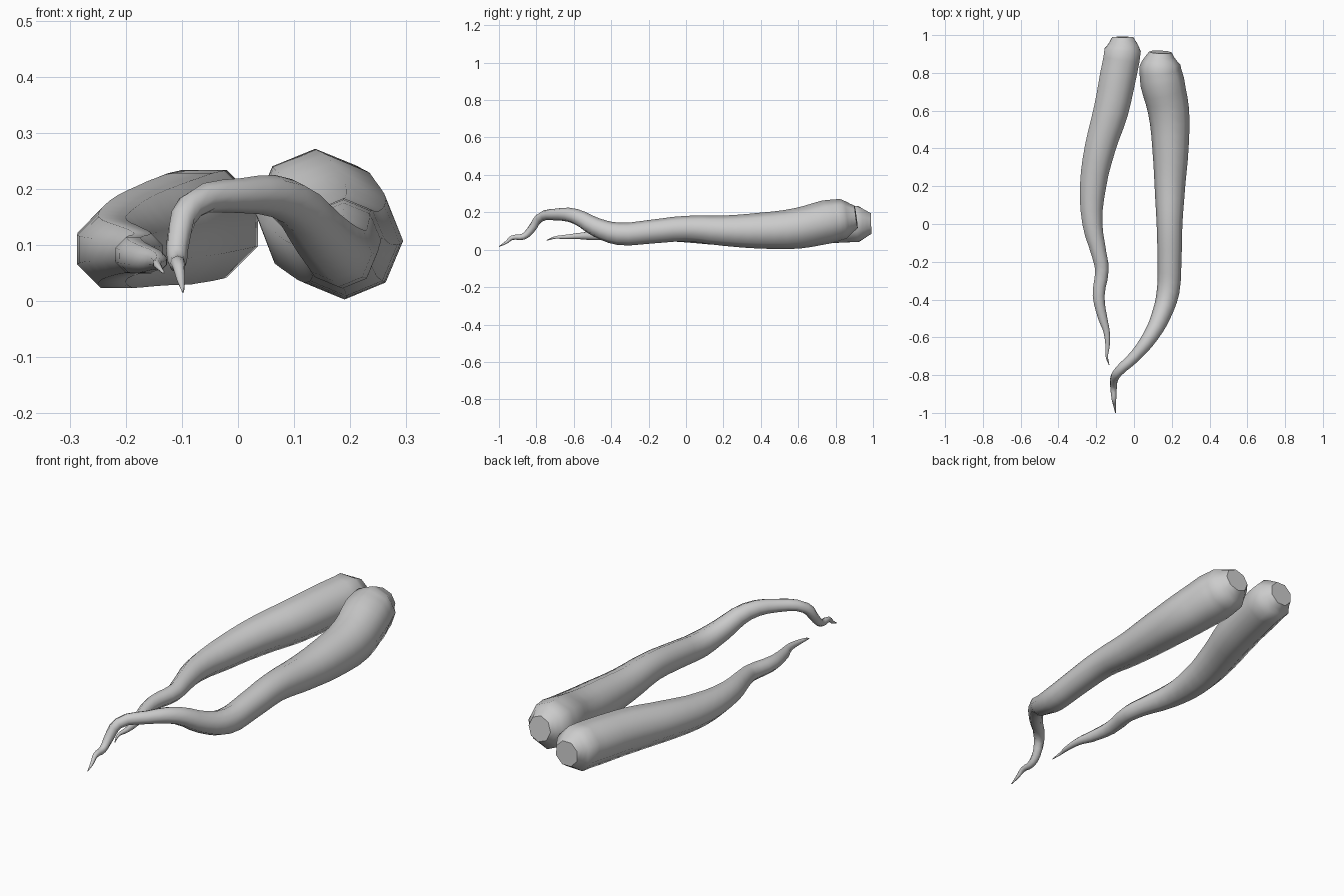
import bpy, math

def root(name, pts, tilt):
    """Tapered eight-sided root swept along points of (x, y, z, radius)."""
    cu = bpy.data.curves.new(name, 'CURVE')
    cu.dimensions = '3D'
    cu.twist_mode = 'Z_UP'
    cu.resolution_u = 3
    cu.bevel_depth = 1.0
    cu.bevel_resolution = 2
    cu.use_fill_caps = True
    sp = cu.splines.new('BEZIER')
    sp.radius_interpolation = 'LINEAR'
    sp.bezier_points.add(len(pts) - 1)
    for p, (x, y, z, r) in zip(sp.bezier_points, pts):
        p.co = (x, y, z)
        p.radius = r
        p.tilt = tilt
        p.handle_left_type = p.handle_right_type = 'AUTO'
    ob = bpy.data.objects.new(name, cu)
    bpy.context.collection.objects.link(ob)
    bpy.ops.object.select_all(action='DESELECT')
    bpy.context.view_layer.objects.active = ob
    ob.select_set(True)
    bpy.ops.object.convert(target='MESH')
    bpy.ops.object.shade_smooth_by_angle(angle=math.radians(60))

# Left root: blunt top, gentle bow, wavy tip
root("left_root", [
    (-0.06, 0.99, 0.14, 0.06), (-0.06, 0.92, 0.138, 0.104),
    (-0.085, 0.78, 0.132, 0.104), (-0.122, 0.6, 0.122, 0.1),
    (-0.18, 0.4, 0.108, 0.088), (-0.217, 0.2, 0.093, 0.075),
    (-0.22, 0.0, 0.092, 0.057), (-0.185, -0.16, 0.09, 0.043),
    (-0.17, -0.24, 0.085, 0.039), (-0.187, -0.38, 0.082, 0.034),
    (-0.165, -0.5, 0.075, 0.026), (-0.145, -0.57, 0.073, 0.018),
    (-0.14, -0.65, 0.068, 0.012), (-0.144, -0.7, 0.065, 0.007),
    (-0.132, -0.745, 0.05, 0.002)], math.radians(22.5))

# Right root: thicker, with an arched lower end hooking down to the tip
root("right_root", [
    (0.14, 0.91, 0.175, 0.06), (0.137, 0.84, 0.165, 0.108),
    (0.15, 0.75, 0.148, 0.117), (0.183, 0.6, 0.115, 0.109),
    (0.193, 0.4, 0.102, 0.096), (0.19, 0.2, 0.102, 0.081),
    (0.188, 0.0, 0.113, 0.068), (0.188, -0.2, 0.095, 0.063),
    (0.18, -0.36, 0.085, 0.06), (0.145, -0.48, 0.12, 0.051),
    (0.09, -0.59, 0.178, 0.041), (0.005, -0.7, 0.188, 0.031),
    (-0.085, -0.785, 0.168, 0.025), (-0.107, -0.83, 0.105, 0.021),
    (-0.108, -0.87, 0.07, 0.017), (-0.106, -0.93, 0.064, 0.012),
    (-0.102, -0.96, 0.04, 0.008), (-0.098, -1.0, 0.017, 0.002)], 0)
